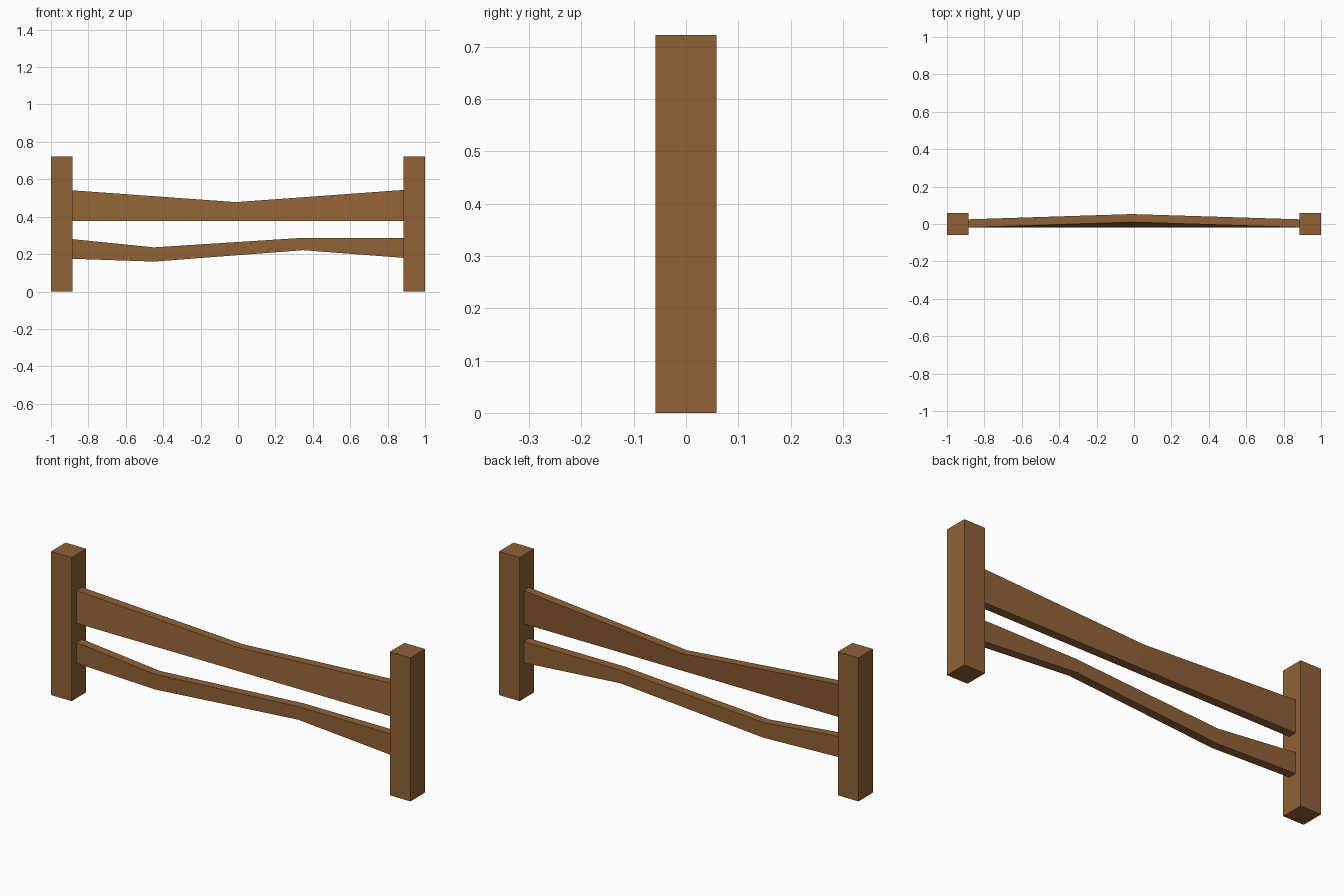
import bpy, bmesh

if "Cube" in bpy.data.objects:
    bpy.data.objects.remove(bpy.data.objects["Cube"])

wood = bpy.data.materials.new("brown wood")
wood.diffuse_color = (0.283, 0.122, 0.038, 1)
wood.use_nodes = True
wood.node_tree.nodes["Principled BSDF"].inputs["Base Color"].default_value = wood.diffuse_color


def loft(name, rings):
    """Solid through a row of four-cornered cross-sections."""
    bm = bmesh.new()
    loops = [[bm.verts.new(p) for p in ring] for ring in rings]
    for a, b in zip(loops, loops[1:]):
        for i in range(4):
            j = (i + 1) % 4
            bm.faces.new((a[i], a[j], b[j], b[i]))
    bm.faces.new(loops[0][::-1])
    bm.faces.new(loops[-1])
    bmesh.ops.recalc_face_normals(bm, faces=bm.faces)
    mesh = bpy.data.meshes.new(name)
    bm.to_mesh(mesh)
    bm.free()
    mesh.materials.append(wood)
    obj = bpy.data.objects.new(name, mesh)
    bpy.context.collection.objects.link(obj)


def rail(name, sections, front=-0.018, back=0.025):
    """Sections are (x, bottom z, top z, backward lean of the top edge)."""
    loft(name, [[(x, front, lo), (x, back, lo), (x, back + lean, hi), (x, front + lean, hi)]
                for x, lo, hi, lean in sections])


# Square posts at both ends
for name, x0, x1 in (("left_post", -1, -0.885), ("right_post", 0.885, 1)):
    d = 0.058
    loft(name, [[(x0, -d, z), (x1, -d, z), (x1, d, z), (x0, d, z)] for z in (0, 0.722)])

# Worn upper rail, its dipped top leaning back in the middle
rail("upper_rail", [(-0.885, 0.376, 0.541, 0), (-0.012, 0.376, 0.478, 0.028),
                    (0.885, 0.376, 0.543, 0)])

# Crooked lower rail
rail("lower_rail", [(-0.885, 0.175, 0.28, 0), (-0.45, 0.16, 0.236, 0),
                    (0.347, 0.221, 0.287, 0), (0.885, 0.18, 0.287, 0)])
